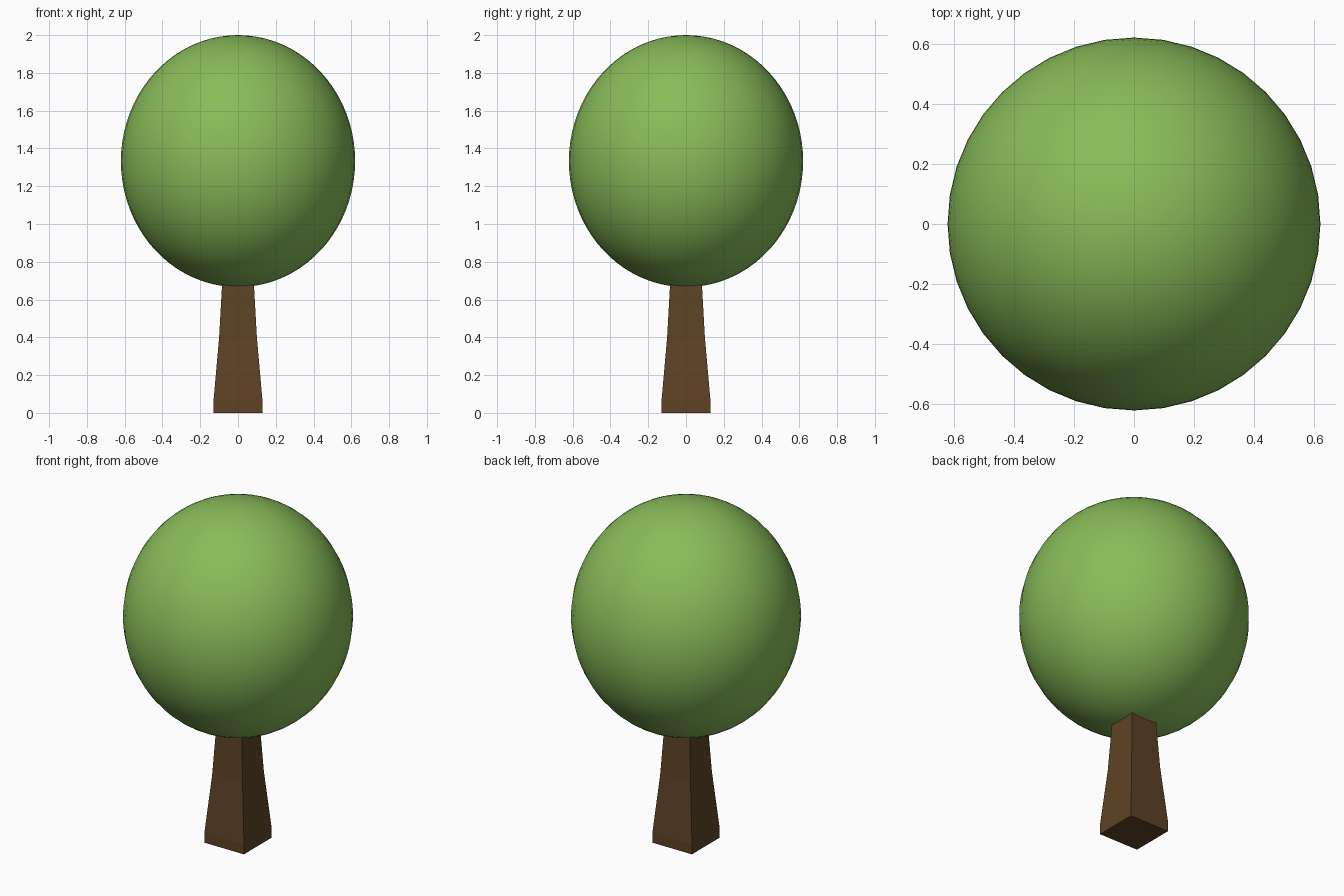
import bpy, bmesh
from mathutils import Matrix

if "Cube" in bpy.data.objects:
    bpy.data.objects.remove(bpy.data.objects["Cube"])


def finish(bm, name, color):
    mesh = bpy.data.meshes.new(name)
    bmesh.ops.recalc_face_normals(bm, faces=bm.faces)
    bm.to_mesh(mesh)
    bm.free()
    obj = bpy.data.objects.new(name, mesh)
    bpy.context.collection.objects.link(obj)
    mat = bpy.data.materials.new(name + "_colour")
    mat.diffuse_color = color
    mat.use_nodes = True
    mat.node_tree.nodes["Principled BSDF"].inputs["Base Color"].default_value = mat.diffuse_color
    mesh.materials.append(mat)
    return obj


# trunk: square sections (half width, height) tapering up into the crown
sections = [(0.13, 0.0), (0.13, 0.06), (0.1, 0.4), (0.08, 0.76)]
bm = bmesh.new()
rings = [[bm.verts.new((sx * h, sy * h, z))
          for sx, sy in ((-1, -1), (1, -1), (1, 1), (-1, 1))]
         for h, z in sections]
for low, high in zip(rings, rings[1:]):
    for i in range(4):
        j = (i + 1) % 4
        bm.faces.new((low[i], low[j], high[j], high[i]))
bm.faces.new(rings[0][::-1])
bm.faces.new(rings[-1])
finish(bm, "trunk", (0.11, 0.055, 0.018, 1))

# crown: smooth, slightly tall ball of leaves
bm = bmesh.new()
bmesh.ops.create_uvsphere(
    bm, u_segments=40, v_segments=40, radius=1,
    matrix=Matrix.Translation((0, 0, 1.333)) @ Matrix.Diagonal((0.62, 0.62, 0.667, 1)))
crown = finish(bm, "crown", (0.25, 0.5, 0.1, 1))
crown.data.shade_smooth()
